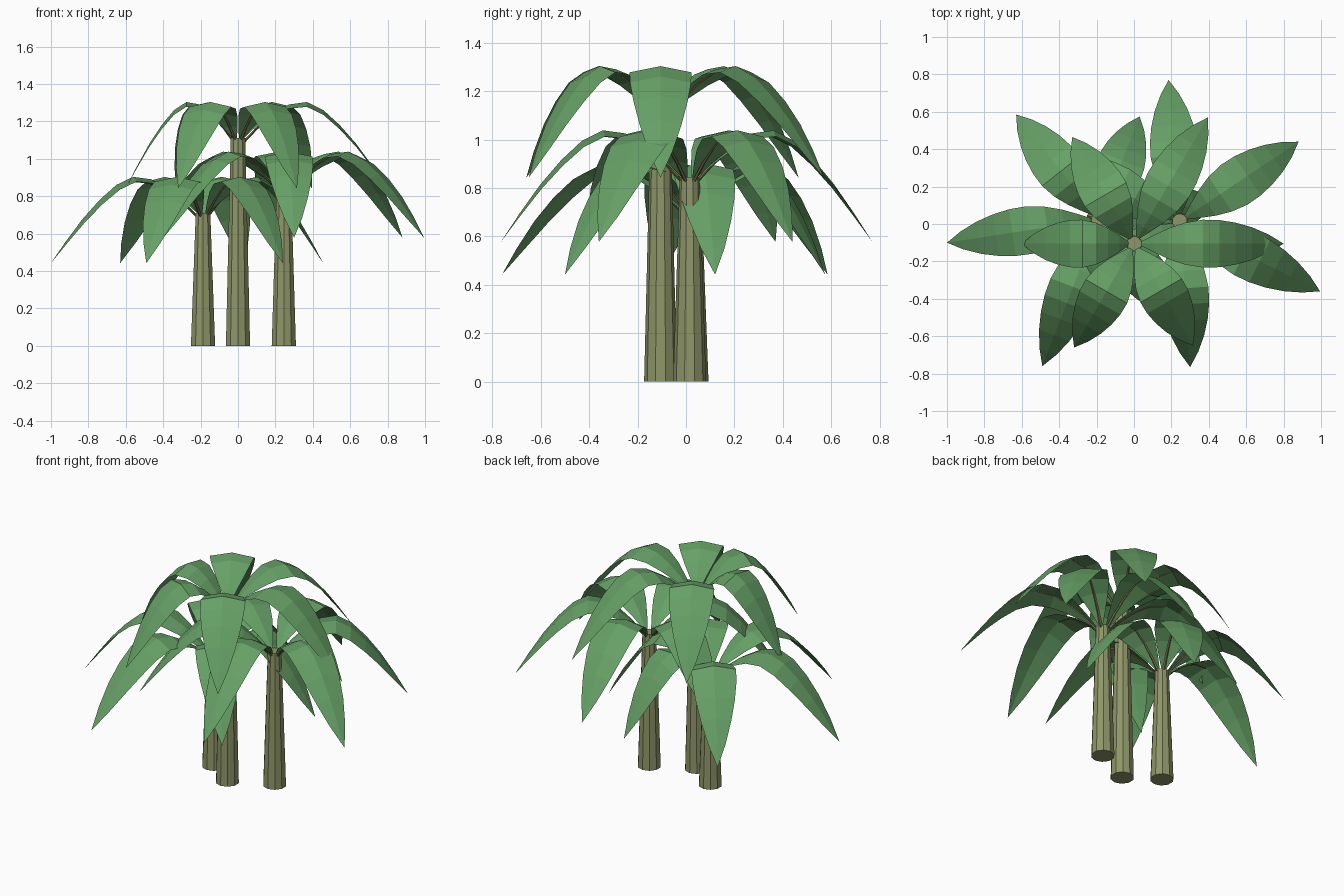
import bpy, bmesh, math
from mathutils import Vector

if "Cube" in bpy.data.objects:
    bpy.data.objects.remove(bpy.data.objects["Cube"])


def material(name, rgb):
    m = bpy.data.materials.new(name)
    m.diffuse_color = (*rgb, 1)
    m.use_nodes = True
    m.node_tree.nodes["Principled BSDF"].inputs["Base Color"].default_value = m.diffuse_color
    return m


LEAF = material("leaf green", (0.133, 0.352, 0.133))
BARK = material("olive bark", (0.275, 0.305, 0.138))
STALK = material("brown stalk", (0.22, 0.17, 0.08))

# Frond stations: fraction of reach, midrib height above trunk top, half width
FROND = [(0.05, 0.00, 0.012), (0.13, 0.065, 0.045), (0.23, 0.130, 0.082),
         (0.34, 0.180, 0.112), (0.46, 0.193, 0.128), (0.57, 0.150, 0.126),
         (0.68, 0.070, 0.112), (0.79, -0.030, 0.087), (0.90, -0.150, 0.049),
         (1.0, -0.268, 0.0)]


def finish(bm, name, mat):
    bmesh.ops.recalc_face_normals(bm, faces=bm.faces[:])
    me = bpy.data.meshes.new(name)
    bm.to_mesh(me)
    bm.free()
    me.materials.append(mat)
    ob = bpy.data.objects.new(name, me)
    bpy.context.collection.objects.link(ob)


def make_trunk(name, x, y, top):
    # Ten-sided tapered trunk
    bm = bmesh.new()
    bmesh.ops.create_cone(bm, cap_ends=True, segments=10, radius1=0.068,
                          radius2=0.041, depth=top)
    bmesh.ops.translate(bm, verts=bm.verts[:], vec=(x, y, top / 2))
    finish(bm, name, BARK)


def add_frond(bm, base, tip):
    # Arched blade folded along its midrib
    out = Vector((tip[0] - base.x, tip[1] - base.y, 0))
    side = Vector((-out.y, out.x, 0)).normalized()
    rows = []
    for t, z, w in FROND:
        mid = base + out * t + Vector((0, 0, z))
        if w == 0:
            rows.append([bm.verts.new(mid)])
        else:
            droop = Vector((0, 0, -0.2 * w))
            rows.append([bm.verts.new(mid + side * w * s + droop * abs(s))
                         for s in (-1, 0, 1)])
    for a, b in zip(rows, rows[1:]):
        for i in (0, 1):
            if len(b) == 1:
                bm.faces.new((a[i], a[i + 1], b[0]))
            else:
                bm.faces.new((a[i], a[i + 1], b[i + 1], b[i]))


def add_stalk(bm, base, tip):
    # Thin four-sided stalk tapering along the underside of the midrib
    out = Vector((tip[0] - base.x, tip[1] - base.y, 0))
    side = Vector((-out.y, out.x, 0)).normalized()
    rings = []
    for k, (t, z, w) in enumerate(FROND[:5]):
        r = 0.009 - 0.0015 * k
        c = base + out * t + Vector((0, 0, z - r - 0.003))
        up = Vector((0, 0, r))
        rings.append([bm.verts.new(c + d) for d in (side * r, up, -side * r, -up)])
    for a, b in zip(rings, rings[1:]):
        for i in range(4):
            j = (i + 1) % 4
            bm.faces.new((a[i], a[j], b[j], b[i]))
    bm.faces.new(rings[0])
    bm.faces.new(rings[-1])


# Each tree: name, x, y, trunk height, frond tips
TREES = [
    ("tall", 0.0, -0.105, 1.11,
     [(0.80, -0.105), (0.395, 0.57), (-0.33, 0.465),
      (-0.60, -0.105), (-0.32, -0.66), (0.315, -0.65)]),
    ("middle", 0.245, 0.015, 0.845,
     [(0.995, -0.36), (0.88, 0.44), (0.185, 0.77),
      (-0.46, 0.37), (-0.40, -0.41), (0.30, -0.765)]),
    ("short", -0.187, 0.025, 0.71,
     [(0.455, 0.12), (0.03, 0.575), (-0.63, 0.585),
      (-1.0, -0.10), (-0.49, -0.76), (0.24, -0.50)]),
]

for name, x, y, top, tips in TREES:
    make_trunk(name + "_trunk", x, y, top)
    base = Vector((x, y, top))
    for part, builder, mat in (("fronds", add_frond, LEAF), ("stalks", add_stalk, STALK)):
        bm = bmesh.new()
        for tip in tips:
            builder(bm, base, tip)
        if part == "fronds":
            # Blades are open sheets: keep their faces turned upward
            bm.normal_update()
            bmesh.ops.reverse_faces(bm, faces=[f for f in bm.faces if f.normal.z < 0])
            me = bpy.data.meshes.new(name + "_fronds")
            bm.to_mesh(me)
            bm.free()
            me.materials.append(mat)
            ob = bpy.data.objects.new(name + "_fronds", me)
            bpy.context.collection.objects.link(ob)
        else:
            finish(bm, name + "_stalks", mat)
